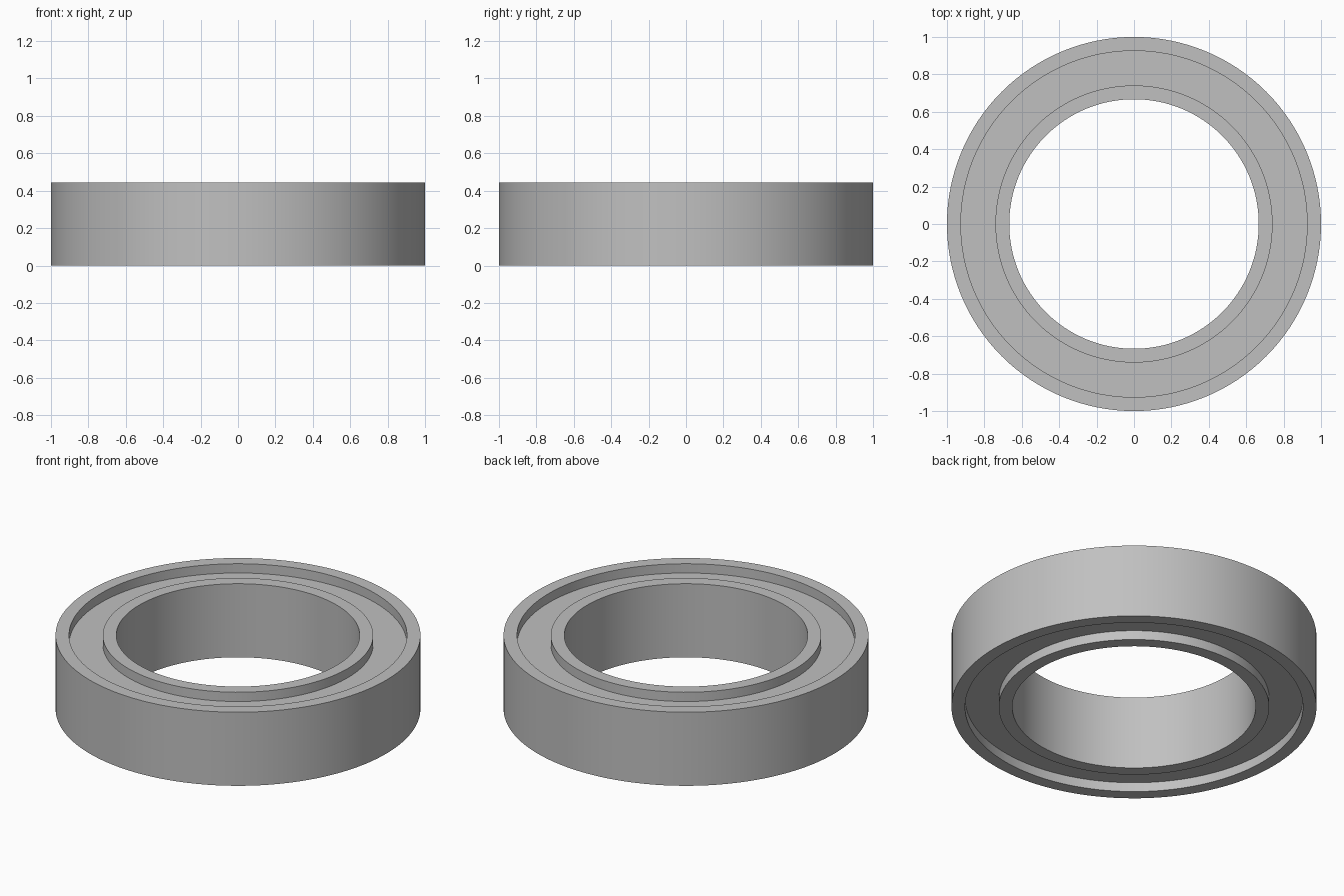
import bpy
import bmesh
import math

HEIGHT = 0.445
RECESS = 0.056
SEGMENTS = 128

cube = bpy.data.objects.get("Cube")
if cube:
    bpy.data.objects.remove(cube, do_unlink=True)

# Single brushed-steel grey
steel = bpy.data.materials.new("steel_grey")
steel.use_nodes = True
colour = (0.53, 0.53, 0.53, 1)
steel.diffuse_color = colour
steel.node_tree.nodes["Principled BSDF"].inputs["Base Color"].default_value = colour


def ring(name, inner, outer, bottom, top):
    """Revolve a rectangular section around the z axis."""
    bm = bmesh.new()
    section = [(inner, bottom), (outer, bottom), (outer, top), (inner, top)]
    verts = [bm.verts.new((r, 0, z)) for r, z in section]
    edges = [bm.edges.new((verts[i - 1], verts[i])) for i in range(4)]
    bmesh.ops.spin(bm, geom=verts + edges, cent=(0, 0, 0), axis=(0, 0, 1),
                   angle=math.tau, steps=SEGMENTS, use_merge=True)
    bmesh.ops.remove_doubles(bm, verts=bm.verts, dist=0.0001)
    bmesh.ops.recalc_face_normals(bm, faces=bm.faces)
    mesh = bpy.data.meshes.new(name)
    bm.to_mesh(mesh)
    bm.free()
    mesh.materials.append(steel)
    obj = bpy.data.objects.new(name, mesh)
    bpy.context.collection.objects.link(obj)
    bpy.ops.object.select_all(action="DESELECT")
    obj.select_set(True)
    bpy.context.view_layer.objects.active = obj
    bpy.ops.object.shade_smooth_by_angle(angle=math.radians(30))
    return obj


# Full-height races with a recessed shield filling the gap between them
ring("outer_race", 0.926, 1.0, 0, HEIGHT)
ring("inner_race", 0.667, 0.741, 0, HEIGHT)
ring("shield", 0.741, 0.926, RECESS, HEIGHT - RECESS)
